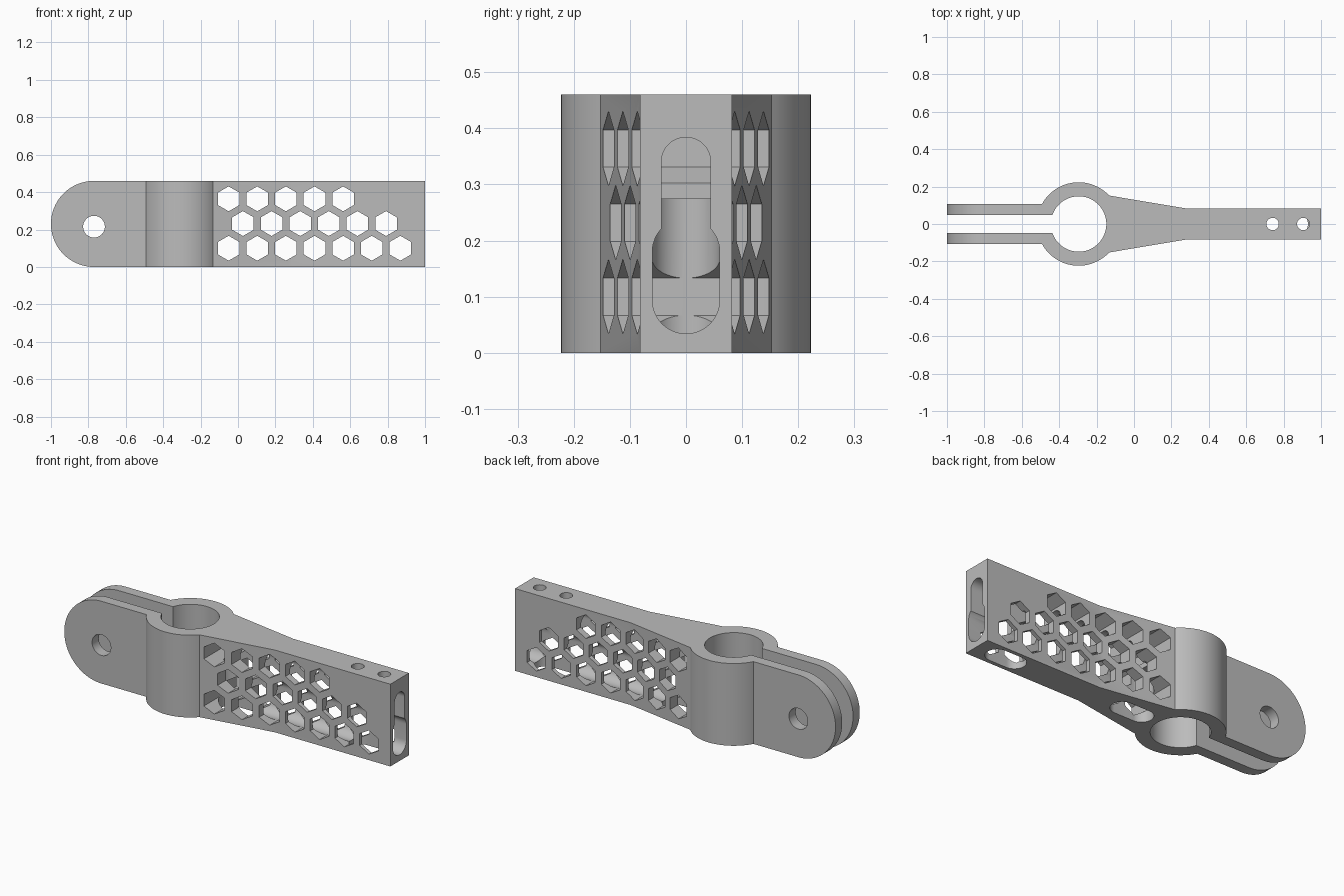
import bpy, bmesh
from math import pi, cos, sin, atan2
from mathutils import Vector

old = bpy.data.objects.get("Cube")
if old:
    bpy.data.objects.remove(old, do_unlink=True)

HEIGHT = 0.46
RING_X = -0.296
RING_R = 0.223

grey = bpy.data.materials.new("plain grey")
grey.use_nodes = True
colour = (0.5, 0.5, 0.5, 1)
grey.diffuse_color = colour
grey.node_tree.nodes["Principled BSDF"].inputs["Base Color"].default_value = colour


def arc(cx, cy, r, start, end, n):
    return [(cx + r * cos(start + (end - start) * i / n),
             cy + r * sin(start + (end - start) * i / n)) for i in range(n + 1)]


def circle(cx, cy, r, n=64, turn=0.0):
    return arc(cx, cy, r, turn, turn + 2 * pi, n)[:-1]


def rectangle(x0, y0, x1, y1):
    return [(x0, y0), (x1, y0), (x1, y1), (x0, y1)]


def stadium_x(x0, x1, r):
    """Long slot outline lying along the first axis."""
    return (arc(x1 - r, 0, r, -pi / 2, pi / 2, 24)
            + arc(x0 + r, 0, r, pi / 2, 3 * pi / 2, 24))


def stadium_z(z0, z1, r):
    """Long slot outline standing along the second axis."""
    return (arc(0, z1 - r, r, 0, pi, 24)
            + arc(0, z0 + r, r, pi, 2 * pi, 24))


# Where a 2D outline lands when it is extruded along each axis
PLACE = {"x": lambda a, b, d: (d, a, b),
         "y": lambda a, b, d: (a, d, b),
         "z": lambda a, b, d: (a, b, d)}


def prism(name, outlines, axis, low, high):
    bm = bmesh.new()
    for outline in outlines:
        verts = [bm.verts.new(PLACE[axis](a, b, low)) for a, b in outline]
        face = bm.faces.new(verts)
        new = bmesh.ops.extrude_face_region(bm, geom=[face])["geom"]
        moved = [v for v in new if isinstance(v, bmesh.types.BMVert)]
        bmesh.ops.translate(bm, verts=moved,
                            vec=Vector(PLACE[axis](0, 0, high - low)))
    bmesh.ops.recalc_face_normals(bm, faces=bm.faces)
    mesh = bpy.data.meshes.new(name)
    bm.to_mesh(mesh)
    bm.free()
    mesh.materials.append(grey)
    obj = bpy.data.objects.new(name, mesh)
    bpy.context.collection.objects.link(obj)
    return obj


def cut(target, name, outlines, axis, low, high):
    cutter = prism(name, outlines, axis, low, high)
    cutter.hide_render = True
    mod = target.modifiers.new(name, "BOOLEAN")
    mod.operation = "DIFFERENCE"
    mod.solver = "EXACT"
    mod.object = cutter
    bpy.context.view_layer.objects.active = target
    bpy.ops.object.modifier_apply(modifier=mod.name)
    bpy.data.objects.remove(cutter, do_unlink=True)


# Body: prongs, clamp ring and tapered arm in one outline
prong_angle = pi - atan2(0.107, 0.196)
taper_angle = atan2(0.152, 0.163)
upper = ([(1, 0.082), (0.285, 0.082)]
         + arc(RING_X, 0, RING_R, taper_angle, prong_angle, 40)
         + [(-1.02, 0.107)])
lower = [(x, -y) for x, y in reversed(upper)]
body = prism("clamp_arm", [upper + lower], "z", 0, HEIGHT)

# Clamp bore and the gap between the prongs
cut(body, "clamp_bore", [circle(RING_X, 0, 0.148, 96)], "z", -0.1, 0.6)
cut(body, "clamp_gap", [rectangle(-1.1, -0.048, -0.35, 0.048)], "z", -0.1, 0.6)

# Rounded prong ends and the bolt hole
corner = (arc(-0.77, 0.23, 0.23, pi / 2, 3 * pi / 2, 64)
          + [(-0.77, -0.1), (-1.1, -0.1), (-1.1, 0.56), (-0.77, 0.56)])
cut(body, "prong_rounding", [corner], "y", -0.4, 0.4)
cut(body, "bolt_hole", [circle(-0.77, 0.215, 0.058)], "y", -0.4, 0.4)

# Cable channel along the arm: wide below, narrow above
cut(body, "wide_channel", [stadium_z(0.034, 0.24, 0.06)], "x", -0.05, 1.1)
cut(body, "narrow_channel", [stadium_z(0.12, 0.384, 0.044)], "x", -0.059, 1.1)

# Slots in the underside that open into the channel
for x0, x1 in ((-0.108, 0.135), (0.70, 0.93)):
    cut(body, "underside_slot", [stadium_x(x0, x1, 0.0605)], "z", -0.1, 0.274)

# Screw holes in the top
cut(body, "screw_holes", [circle(x, 0, 0.033, 40) for x in (0.741, 0.905)],
    "z", 0.2, 0.6)

# Honeycomb of hexagonal holes through the arm
PITCH = 0.153
hexes = []
for first_x, z, count in ((-0.05, 0.1, 7), (0.0265, 0.232, 6), (-0.05, 0.364, 5)):
    hexes += [circle(first_x + i * PITCH, z, 0.0665, 6, pi / 2) for i in range(count)]
cut(body, "honeycomb", hexes, "y", -0.4, 0.4)

# Smooth the round walls, keep the edges crisp
bpy.ops.object.select_all(action="DESELECT")
body.select_set(True)
bpy.context.view_layer.objects.active = body
bpy.ops.object.shade_smooth_by_angle(angle=0.5)
